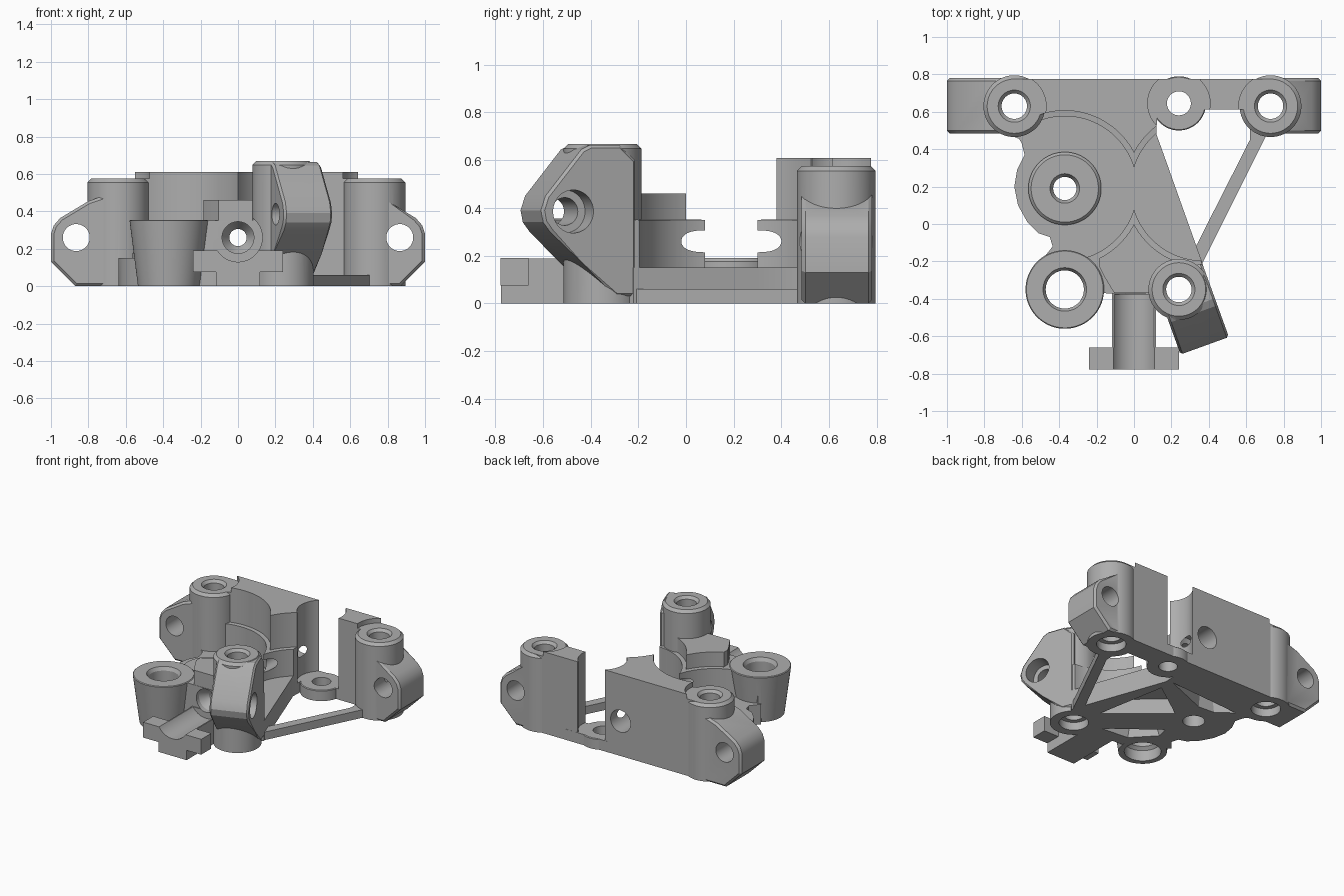
import bpy, bmesh, math
from mathutils import Matrix, Vector

cube = bpy.data.objects.get("Cube")
if cube:
    bpy.data.objects.remove(cube)

grey = bpy.data.materials.new("plain_grey")
grey.use_nodes = True
grey.diffuse_color = (0.42, 0.42, 0.42, 1)
grey.node_tree.nodes["Principled BSDF"].inputs["Base Color"].default_value = grey.diffuse_color


def finish(bm, name):
    bmesh.ops.recalc_face_normals(bm, faces=bm.faces)
    mesh = bpy.data.meshes.new(name)
    bm.to_mesh(mesh)
    bm.free()
    mesh.materials.append(grey)
    ob = bpy.data.objects.new(name, mesh)
    bpy.context.scene.collection.objects.link(ob)
    return ob


def prism(name, pts, lo, hi, matrix=None, bevel=0, scale=1):
    """Extrude an outline from lo to hi; scale shrinks the far cap."""
    bm = bmesh.new()
    n = len(pts)
    cx, cy = sum(p[0] for p in pts) / n, sum(p[1] for p in pts) / n
    low = [bm.verts.new((x, y, lo)) for x, y in pts]
    top = [bm.verts.new((cx + (x - cx) * scale, cy + (y - cy) * scale, hi)) for x, y in pts]
    caps = [bm.faces.new(low), bm.faces.new(top)]
    for i in range(n):
        j = (i + 1) % n
        bm.faces.new((low[i], low[j], top[j], top[i]))
    if bevel:
        edges = {e for f in caps for e in f.edges}
        bmesh.ops.bevel(bm, geom=list(edges), offset=bevel, segments=1, affect='EDGES')
    if matrix:
        bm.transform(matrix)
    return finish(bm, name)


def box(name, x0, x1, y0, y1, z0, z1):
    return prism(name, [(x0, y0), (x1, y0), (x1, y1), (x0, y1)], z0, z1)


def lathe(name, profile, matrix, seg=64):
    """Solid of revolution from (radius, height) pairs."""
    bm = bmesh.new()
    rings = [[bm.verts.new((r * math.cos(a), r * math.sin(a), h))
              for a in (2 * math.pi * (k + 0.5) / seg for k in range(seg))] for r, h in profile]
    bm.faces.new(rings[0])
    bm.faces.new(rings[-1])
    for a, b in zip(rings, rings[1:]):
        for k in range(seg):
            m = (k + 1) % seg
            bm.faces.new((a[k], a[m], b[m], b[k]))
    bm.transform(matrix)
    return finish(bm, name)


def post(name, x, y, r0, r1, z0, z1, c=0.02):
    return lathe(name, [(r0, z0), (r1, z1 - c), (r1 - c, z1)], Matrix.Translation((x, y, 0)))


def drill(x, y, profile):
    return lathe("drill", profile, Matrix.Translation((x, y, 0)))


# Local frames: Y_AXIS maps (x, z, depth) to world, ARM follows the angled edge
Y_AXIS = Matrix(((1, 0, 0, 0), (0, 0, 1, 0), (0, 1, 0, 0), (0, 0, 0, 1)))
U, V = Vector((0.34, -0.94)), Vector((0.94, 0.34))
TOWER = (0.24, -0.35)
ARM = Matrix(((U.x, 0, V.x, TOWER[0]), (U.y, 0, V.y, TOWER[1]), (0, 1, 0, 0), (0, 0, 0, 1)))
GEAR = (-0.37, 0.19)
LEFT_BOSS, RIGHT_BOSS, SCREW = (-0.64, 0.63), (0.73, 0.63), (0.24, 0.645)
CLAMP = (-0.37, -0.35)


def combine(body, parts, operation):
    for part in parts:
        mod = body.modifiers.new("join", 'BOOLEAN')
        mod.operation = operation
        mod.solver = 'EXACT'
        mod.object = part
        bpy.context.view_layer.objects.active = body
        bpy.ops.object.modifier_apply(modifier=mod.name)
        bpy.data.objects.remove(part)


# Floor plate and gear walls
plate = [(-.65, .52), (-.6, .43), (-.585, .37), (-.625, .29), (-.64, .2), (-.62, .1), (-.57, .01),
         (-.51, -.05), (-.45, -.07), (-.435, -.12), (-.49, -.19), (-.4, -.3), (-.1, -.375),
         (.12, -.375), (.24, -.4), (.37, -.22), (.12, .48), (.12, .6)]
bracket = prism("bracket_body", plate, 0, 0.15)
tall = [(-.65, .775), (-.65, .47), (0, .2), (.19, .285), (.12, .48), (.13, .775)]
adds = [prism("back_wall", tall, 0, 0.61)]
low_front = [(-.48, -.2), (-.4, -.36), (-.16, -.37), (.24, -.38), (.365, -.215),
             (.29, 0), (0, .15), (-.4, -.1)]
high_front = [(-.185, -.1), (-.185, -.23), (-.16, -.28), (-.105, -.37), (.12, -.37),
              (.24, -.35), (.36, -.21), (.29, 0), (0, .15)]
adds += [prism("cusp_step", low_front, 0.002, 0.35),
         prism("cusp_block", high_front, 0.003, 0.46)]
walls = adds

# Gear recesses, wider above the step
cavities = [lathe("gear_recess", [(.386, .15), (.386, .35), (.416, .352), (.416, .9)],
                  Matrix.Translation((s * -GEAR[0], GEAR[1], 0)), 128) for s in (-1, 1)]
combine(bracket, walls, 'UNION')
combine(bracket, cavities, 'DIFFERENCE')

# Mounting ears at both ends of the back wall
parts = []
for s, inner in ((-1, .58), (1, .66)):
    ear = [(inner, 0), (.87, 0), (1, .13), (1, .28), (.985, .325), (.95, .365), (.8, .455), (inner, .53)]
    parts.append(prism("ear", [(s * x, z) for x, z in ear], 0.485, 0.78, Y_AXIS, 0.015))
for b in (LEFT_BOSS, RIGHT_BOSS):
    parts.append(post("screw_boss", *b, .165, .165, 0, .575))
parts += [box("right_wall", .3, .74, .612, .775, 0, .61),
          prism("wall_corner", [(.57, .62), (.63, .52), (.75, .52), (.75, .62)], 0, .56),
          box("gap_floor", .1, .45, .62, .776, 0, .08),
          post("low_screw_boss", *SCREW, .145, .145, 0, .08, .005),
          prism("strut", [(.27, -.24), (.35, -.24), (.71, .48), (.72, .56), (.62, .56), (.62, .45)], 0, .06),
          post("gear_boss", *GEAR, .195, .195, .1, .19, .015),
          post("clamp_boss", *CLAMP, .165, .21, 0, .355, .005)]

# Tower with pointed hinge arm
parts.append(post("tower", *TOWER, .163, .163, 0, .668))
arm = [(-.09, .03), (.0, .03), (.15, .17), (.29, .3), (.32, .34), (.33, .39), (.31, .45),
       (.15, .645), (.11, .664), (-.02, .664), (-.09, .6)]
parts.append(prism("hinge_arm", arm, -.11, .165, ARM, 0.012))

# Tube guide with cross bar
parts += [box("guide_bar", -.117, .117, -.775, -.3, 0, .188),
          box("cross_bar", -.24, .24, -.778, -.66, .075, .19)]
combine(bracket, parts, 'UNION')

# Clearance around screw heads
cuts = []
for b in (LEFT_BOSS, RIGHT_BOSS):
    cuts.append(drill(*b, [(.17, .575), (.17, .9)]))
cuts += [box("trim", -1, -.64, .4, .9, .576, .9), box("trim", .73, 1, .4, .9, .576, .9),
         drill(*SCREW, [(.167, .08), (.167, .9)]),
         box("gap", .13, .355, .65, .9, .08, .9)]

# Vertical holes with recesses underneath
for p, top in ((LEFT_BOSS, .575), (RIGHT_BOSS, .575), (TOWER, .668)):
    cuts.append(drill(*p, [(.1, -.1), (.1, .06), (.068, .061), (.068, top - .02), (.095, top + .01)]))
cuts += [drill(*SCREW, [(.064, -.1), (.064, .2)]),
         drill(*GEAR, [(.075, -.1), (.075, .12), (.062, .121), (.062, .16), (.09, .21)]),
         drill(*CLAMP, [(.125, -.1), (.125, .08), (.102, .1), (.102, .33), (.125, .37)])]

# Filament path, flared at each end, and the open tube trough
cuts += [lathe("path", [(.085, -.42), (.085, -.34), (.046, -.28), (.046, .56), (.082, .57), (.082, .9)],
               Matrix.Translation((0, 0, .26)) @ Y_AXIS),
         lathe("trough", [(.13, -.9), (.13, -.378)], Matrix.Translation((0, 0, .26)) @ Y_AXIS)]

# Ear holes and hinge hole
for s in (-1, 1):
    cuts.append(lathe("ear_hole", [(.072, .3), (.072, .9)], Matrix.Translation((s * .865, 0, .26)) @ Y_AXIS))
cuts.append(lathe("hinge_hole", [(.058, -.3), (.058, .06), (.09, .061), (.09, .3)],
                  ARM @ Matrix.Translation((.19, .385, 0))))

# Tapered pockets between the ribs underneath
for pocket in ([(.09, .4), (-.21, .19), (.19, -.15)],
               [(-.3, -.02), (-.32, -.11), (-.17, -.27), (.05, -.29)],
               [(-.52, .46), (-.4, .37), (-.27, .36), (.08, .5)]):
    cuts.append(prism("pocket", pocket, -.01, .1, None, 0, .8))
combine(bracket, cuts, 'DIFFERENCE')

# Crisp edges, smooth curves
bpy.ops.object.select_all(action='DESELECT')
bracket.select_set(True)
bpy.context.view_layer.objects.active = bracket
bpy.ops.object.shade_smooth_by_angle(angle=math.radians(25))
